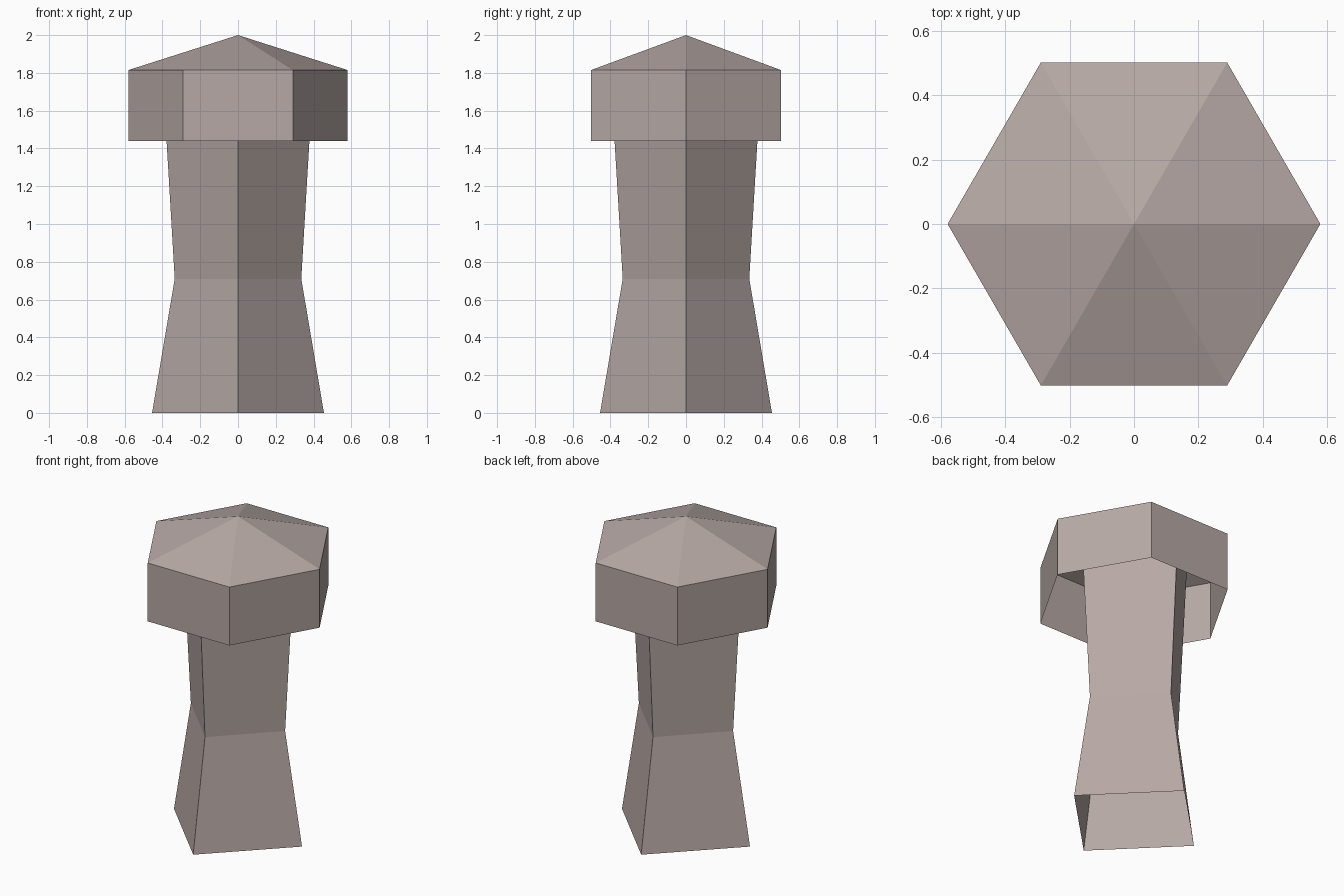
import bpy, bmesh, math

if "Cube" in bpy.data.objects:
    bpy.data.objects.remove(bpy.data.objects["Cube"])

stone = bpy.data.materials.new("warm grey stone")
stone.diffuse_color = (0.47, 0.395, 0.375, 1.0)
stone.use_nodes = True
stone.node_tree.nodes["Principled BSDF"].inputs["Base Color"].default_value = stone.diffuse_color


def loft(name, sides, profile):
    """Open flat-sided shell through (radius, z) rings; radius 0 closes to a tip."""
    bm = bmesh.new()
    rings = []
    for r, z in profile:
        count = sides if r > 0 else 1
        rings.append([bm.verts.new((r * math.cos(math.tau * i / sides),
                                    r * math.sin(math.tau * i / sides), z))
                      for i in range(count)])
    for low, high in zip(rings, rings[1:]):
        for i in range(sides):
            j = (i + 1) % sides
            if len(high) == 1:
                bm.faces.new((low[i], low[j], high[0]))
            else:
                bm.faces.new((low[i], low[j], high[j], high[i]))
    mesh = bpy.data.meshes.new(name)
    bm.to_mesh(mesh)
    bm.free()
    mesh.materials.append(stone)
    obj = bpy.data.objects.new(name, mesh)
    bpy.context.collection.objects.link(obj)
    return obj


# Square waisted post, corners on the axes, open below and running up into the cap
loft("post", 4, [(0.455, 0), (0.335, 0.71), (0.40, 1.81)])

# Hollow hexagonal cap with a shallow pointed roof
loft("cap", 6, [(0.58, 1.44), (0.58, 1.815), (0, 2.0)])
